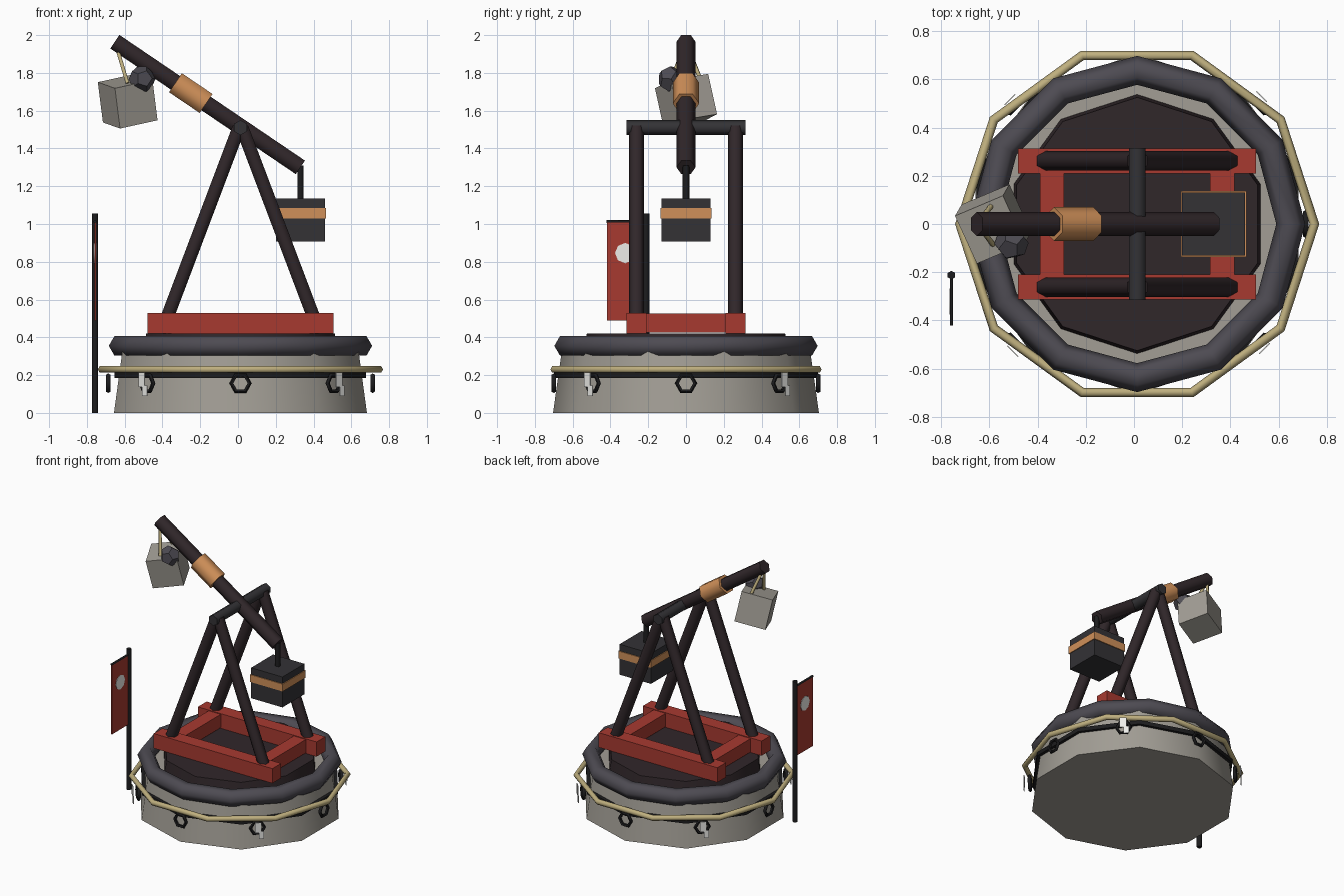
import bpy, bmesh, math
from mathutils import Vector, Matrix

if "Cube" in bpy.data.objects:
    bpy.data.objects.remove(bpy.data.objects["Cube"])

CX = 0.013  # centre of the turntable


def material(name, r, g, b):
    m = bpy.data.materials.new(name)
    m.diffuse_color = (r, g, b, 1)
    m.use_nodes = True
    m.node_tree.nodes["Principled BSDF"].inputs["Base Color"].default_value = m.diffuse_color
    return m


STONE = material("stone", .36, .34, .30)
WOOD = material("dark_wood", .030, .020, .023)
RUBBER = material("dark_slate", .075, .070, .085)
IRON = material("black_iron", .012, .012, .013)
GREY = material("dark_grey", .033, .032, .036)
RED = material("red_paint", .39, .042, .030)
ORANGE = material("copper", .63, .28, .10)
ROPE = material("rope", .52, .43, .21)
WHITE = material("paper", .85, .85, .82)


def finish(name, bm, mat, smooth=None):
    bmesh.ops.recalc_face_normals(bm, faces=bm.faces)
    me = bpy.data.meshes.new(name)
    bm.to_mesh(me)
    bm.free()
    ob = bpy.data.objects.new(name, me)
    bpy.context.collection.objects.link(ob)
    me.materials.append(mat)
    if smooth:
        bpy.ops.object.select_all(action='DESELECT')
        ob.select_set(True)
        bpy.context.view_layer.objects.active = ob
        bpy.ops.object.shade_smooth_by_angle(angle=math.radians(smooth))
    return ob


def rod(name, p, q, r1, mat, n=6, r2=None, first=(0, 1, 0), smooth=65):
    """Prism from p to q whose first corner points along 'first'."""
    p, q = Vector(p), Vector(q)
    d = (q - p).normalized()
    u = Vector(first)
    u = (u - d * u.dot(d)).normalized()
    v = d.cross(u)
    bm = bmesh.new()
    rings = []
    for c, r in ((p, r1), (q, r1 if r2 is None else r2)):
        rings.append([bm.verts.new(c + r * (u * math.cos(a) + v * math.sin(a)))
                      for a in (i * math.tau / n for i in range(n))])
    a, b = rings
    for i in range(n):
        j = (i + 1) % n
        bm.faces.new((a[i], a[j], b[j], b[i]))
    bm.faces.new(a[::-1])
    bm.faces.new(b)
    return finish(name, bm, mat, smooth)


def box(name, lo, hi, mat):
    lo, hi = Vector(lo), Vector(hi)
    bm = bmesh.new()
    bmesh.ops.create_cube(bm, size=1)
    bmesh.ops.scale(bm, vec=hi - lo, verts=bm.verts)
    bmesh.ops.translate(bm, vec=(lo + hi) / 2, verts=bm.verts)
    return finish(name, bm, mat)


def torus(name, loc, rot, major, minor, seg, sides, mat):
    bpy.ops.mesh.primitive_torus_add(location=loc, rotation=rot, major_radius=major,
                                     minor_radius=minor, major_segments=seg, minor_segments=sides)
    ob = bpy.context.object
    ob.name = name
    ob.data.materials.append(mat)
    bpy.ops.object.shade_smooth_by_angle(angle=math.radians(65))
    return ob


# Round base
rod("stone_base", (CX, 0, 0), (CX, 0, .33), .704, STONE, 10, .657)
rod("deck", (CX, 0, .31), (CX, 0, .42), .54, WOOD, 10, .525)
rod("iron_band", (CX, 0, .185), (CX, 0, .215), .70, IRON, 10)
torus("rim_ring", (CX, 0, .355), (0, 0, 0), .637, .06, 12, 6, RUBBER)
torus("rope_ring", (CX, 0, .23), (0, 0, 0), .735, .02, 10, 6, ROPE)

# Iron rings around the base, folded paper strips on the diagonals
for i in range(8):
    a = i * math.pi / 4
    c = Vector((CX + .70 * math.cos(a), .70 * math.sin(a), .157))
    torus(f"tie_ring_{i}", c, (math.pi / 2, 0, a + math.pi / 2), .048, .012, 6, 5, IRON)
    if i % 2:
        bm = bmesh.new()
        for t, z, w, h in ((0, .175, .045, .075), (.022, .118, .035, .055)):
            m = Matrix.LocRotScale(Vector((t, 0, z)), None, Vector((w, .005, h)))
            bmesh.ops.create_cube(bm, size=1, matrix=m)
        m = (Matrix.Translation((CX + .738 * math.cos(a), .738 * math.sin(a), 0))
             @ Matrix.Rotation(a + math.pi / 2, 4, 'Z'))
        bmesh.ops.transform(bm, matrix=m, verts=bm.verts)
        finish(f"paper_strip_{i}", bm, WHITE)

# Red sled frame
for s, side in ((-1, "front"), (1, "back")):
    y = s * .262
    box(f"{side}_beam", (-.48, y - .052, .42), (.505, y + .052, .53), RED)
    # A-frame legs
    for k, end in ((-1, "left"), (1, "right")):
        rod(f"{side}_{end}_leg", (CX + k * .39, y, .50), (CX + k * .008, y, 1.51), .04, WOOD)
for k, end in ((-1, "left"), (1, "right")):
    x = CX + k * .353
    box(f"{end}_cross_beam", (x - .05, -.25, .425), (x + .05, .25, .525), RED)
rod("axle", (CX, -.315, 1.51), (CX, .315, 1.51), .04, GREY, first=(0, 0, 1))

# Throwing arm with copper sleeve
A, B = Vector((-.652, 0, 1.965)), Vector((.33, 0, 1.30))
D = (B - A).normalized()
rod("throwing_arm", A, B, .05, WOOD)
M = Vector((-.25, 0, 1.693))
rod("arm_sleeve", M - D * .098, M + D * .098, .07, ORANGE)

# Counterweight
rod("counterweight_rod", (.33, 0, 1.12), (.33, 0, 1.31), .018, IRON)
box("counterweight", (.20, -.13, .907), (.46, .13, 1.135), GREY)
box("counterweight_band", (.194, -.136, 1.03), (.466, .136, 1.085), ORANGE)

# Hanging stone block, slings and small rock
bm = bmesh.new()
bmesh.ops.create_cube(bm, size=.22)
block = finish("stone_block", bm, STONE)
block.location = (-.584, 0, 1.65)
block.rotation_euler = (.15, -.2, .4)
for s in (-1, 1):
    rod(f"sling_{'front' if s < 0 else 'back'}", (-.64, s * .01, 1.93),
        (-.585, s * .085, 1.745), .011, ROPE)
bm = bmesh.new()
g = (1 + 5 ** .5) / 2
pts = [(x, y, z) for x in (-1, 1) for y in (-1, 1) for z in (-1, 1)]
for s in (-1, 1):
    for t in (-1, 1):
        pts += [(0, s / g, t * g), (s / g, t * g, 0), (t * g, 0, s / g)]
for p in pts:
    bm.verts.new(Vector(p) * (.071 / 3 ** .5))
bmesh.ops.convex_hull(bm, input=bm.verts)
bmesh.ops.dissolve_limit(bm, angle_limit=.05, verts=bm.verts, edges=bm.edges)
rock = finish("small_rock", bm, RUBBER)
rock.location = (-.508, -.08, 1.767)
rock.rotation_euler = (.5, .3, .2)

# Banner on a pole
PX, PY = -.757, -.212
rod("banner_pole", (PX, PY, 0), (PX, PY, 1.055), .018, IRON)
rod("banner_bar", (PX, -.42, 1.013), (PX, PY, 1.013), .008, IRON, first=(0, 0, 1))
box("banner_cloth", (PX - .004, -.418, .49), (PX + .004, -.225, 1.01), RED)
rod("banner_disc", (PX - .007, -.322, .846), (PX + .007, -.322, .846), .054, WHITE, 8)
